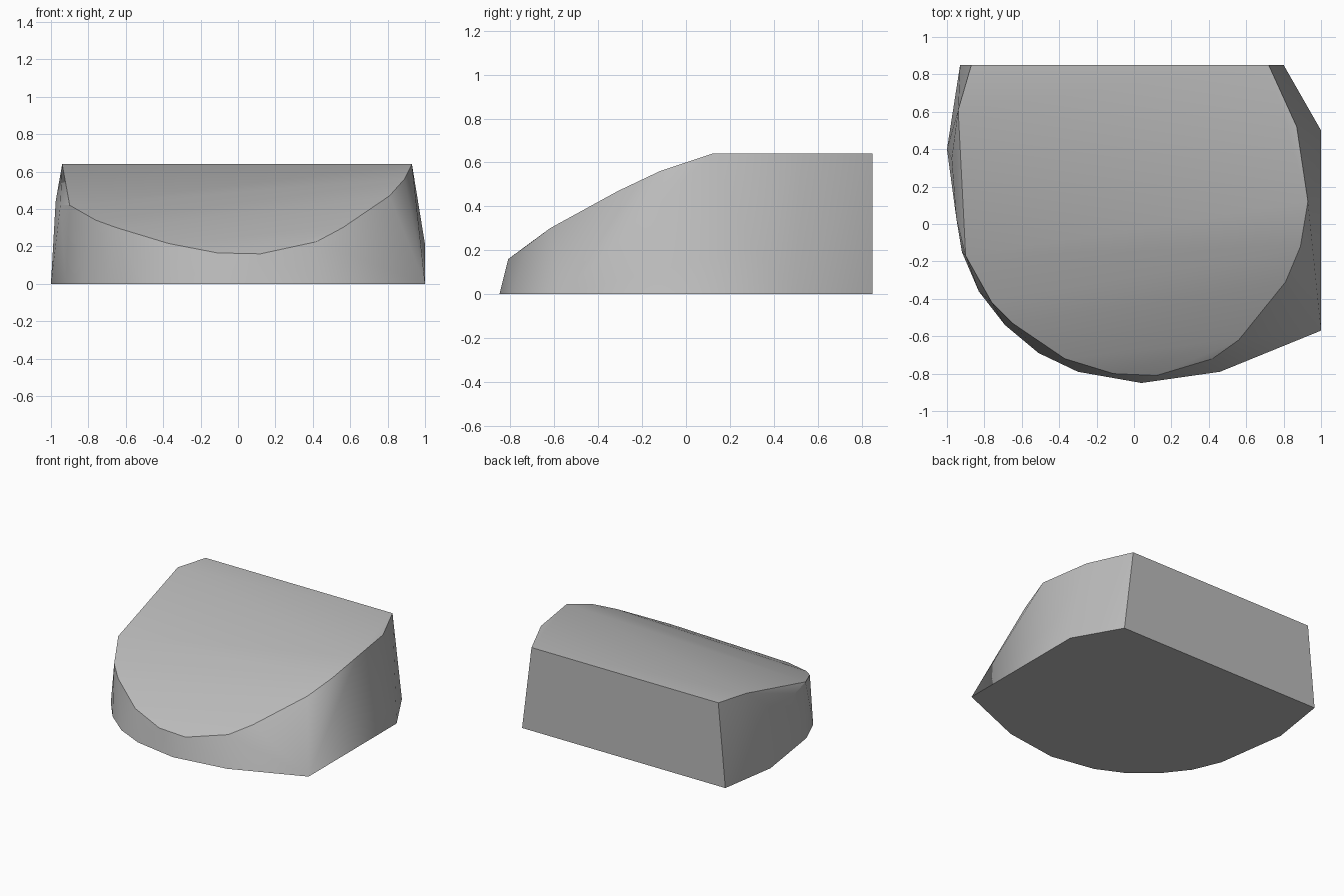
import bpy
import bmesh
import math

# Remove the default cube
cube = bpy.data.objects.get("Cube")
if cube:
    bpy.data.objects.remove(cube, do_unlink=True)

TOP = 0.64


def make_material(name, colour):
    mat = bpy.data.materials.new(name)
    mat.use_nodes = True
    mat.diffuse_color = colour
    mat.node_tree.nodes["Principled BSDF"].inputs["Base Color"].default_value = colour
    return mat


def hull_object(name, points, material, smooth_angle):
    """Convex solid wrapped around a set of points."""
    bm = bmesh.new()
    for point in points:
        bm.verts.new(point)
    result = bmesh.ops.convex_hull(bm, input=bm.verts)
    unused = [v for v in result["geom_interior"] if isinstance(v, bmesh.types.BMVert)]
    bmesh.ops.delete(bm, geom=unused, context="VERTS")
    # Merge the flat regions back into single faces
    bmesh.ops.dissolve_limit(bm, angle_limit=math.radians(0.5),
                             verts=bm.verts, edges=bm.edges)
    bmesh.ops.recalc_face_normals(bm, faces=bm.faces)
    mesh = bpy.data.meshes.new(name)
    bm.to_mesh(mesh)
    bm.free()
    mesh.materials.append(material)
    obj = bpy.data.objects.new(name, mesh)
    bpy.context.collection.objects.link(obj)
    bpy.context.view_layer.objects.active = obj
    obj.select_set(True)
    bpy.ops.object.shade_smooth_by_angle(angle=smooth_angle)
    return obj


# Footprint on the ground
base = [(-.93, .85), (-1, .4), (-.92, -.15), (-.83, -.36), (-.69, -.54), (-.51, -.69),
        (-.3, -.79), (.04, -.85), (.46, -.79), (1, -.57), (1, .5), (.8, .85)]

# Level rear part of the top
crown = [(-.87, .85), (-.94, .61), (.93, .12), (.87, .52), (.72, .85)]

# Sloping rim around the front, from left edge to right edge
rim = [(-.9, -.17, .42), (-.76, -.42, .34), (-.65, -.53, .3), (-.37, -.72, .215),
       (-.11, -.8, .165), (.12, -.81, .16), (.42, -.72, .225), (.56, -.62, .3),
       (.81, -.31, .47), (.89, -.12, .56)]

# Slight bulges on the side walls
bulges = [(-.975, .35, .44), (-.95, .03, .42), (1, .3, .21)]

points = [(x, y, 0) for x, y in base] + [(x, y, TOP) for x, y in crown] + rim + bulges
grey = make_material("plain_grey", (0.5, 0.5, 0.5, 1))
hull_object("wedge_body", points, grey, math.radians(30))
